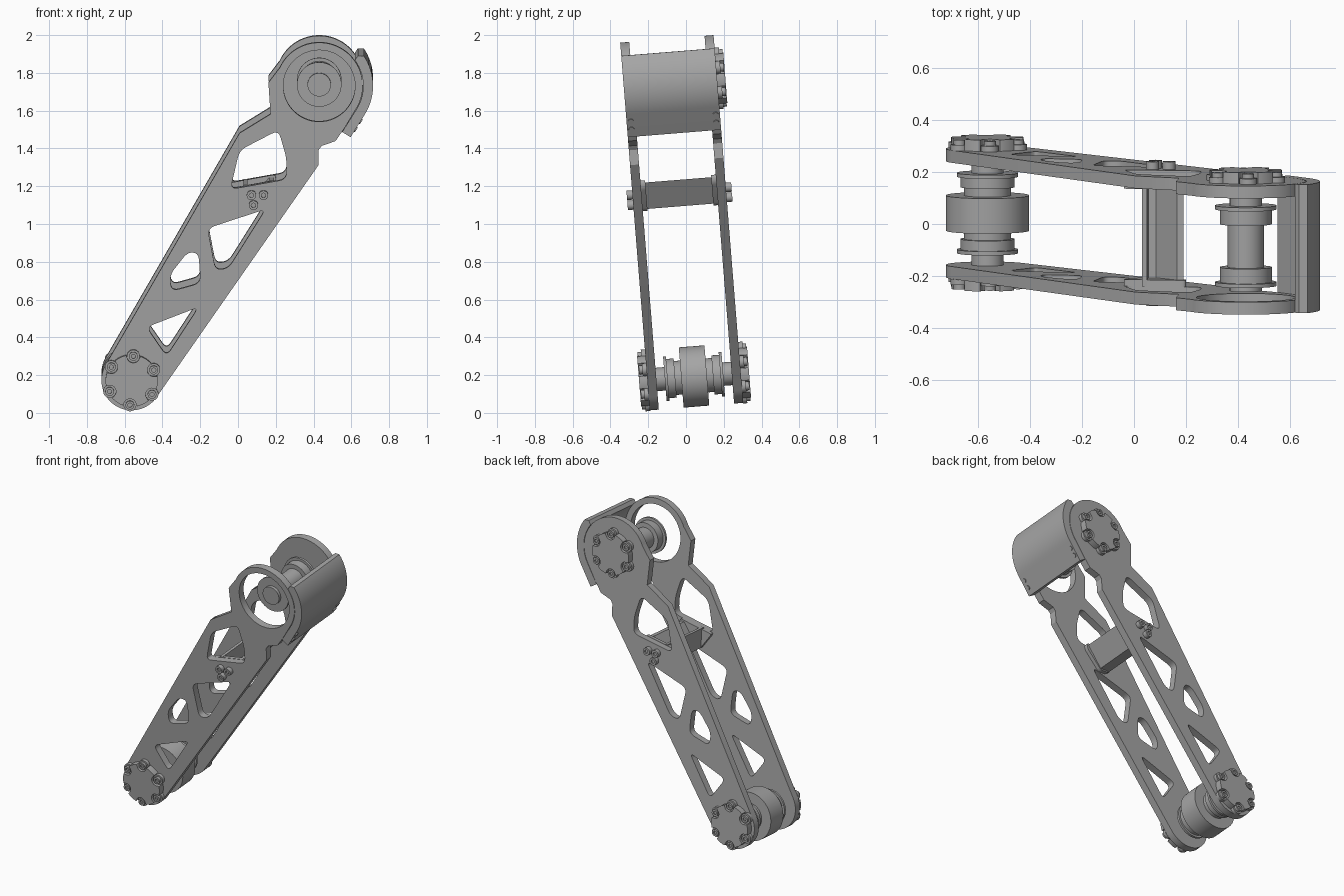
import bpy, bmesh, math
from mathutils import Matrix, Vector

cube = bpy.data.objects.get("Cube")
if cube:
    bpy.data.objects.remove(cube, do_unlink=True)

metal = bpy.data.materials.new("grey_metal")
GREY = (0.38, 0.38, 0.38, 1)
metal.diffuse_color = GREY
metal.use_nodes = True
metal.node_tree.nodes["Principled BSDF"].inputs["Base Color"].default_value = GREY

# The whole arm leans slightly; parts are built upright and tilted by this matrix
TILT = (Matrix.Translation((0, 0, 0.996)) @ Matrix.Rotation(math.radians(4.6), 4, 'X')
        @ Matrix.Translation((0, -0.022, -1)))
HEAD, FOOT = (0.43, 1.759), (-0.563, 0.196)
INNER, OUTER = 0.2, 0.248
parts = []


def add_mesh(name, mesh, matrix):
    mesh.transform(TILT @ matrix)
    mesh.materials.clear()
    mesh.materials.append(metal)
    obj = bpy.data.objects.new(name, mesh)
    bpy.context.collection.objects.link(obj)
    parts.append(obj)
    return obj


def arc(centre, r, a0, a1, n=40):
    angles = [math.radians(a0 + (a1 - a0) * i / n) for i in range(n + 1)]
    return [(centre[0] + r * math.cos(a), centre[1] + r * math.sin(a)) for a in angles]


def rounded(points, r, n=5):
    """Round every corner of a polygon."""
    out = []
    for i, p in enumerate(points):
        p = Vector(p)
        a, b = Vector(points[i - 1]) - p, Vector(points[(i + 1) % len(points)]) - p
        a, b = (p + e.normalized() * min(r, e.length * 0.45) for e in (a, b))
        for k in range(n + 1):
            t = k / n
            out.append(tuple(a * (1 - t) ** 2 + p * 2 * t * (1 - t) + b * t * t))
    return out


def prism(name, loops, y0, y1):
    """Extrude an x-z outline with holes between two depths."""
    curve = bpy.data.curves.new(name, 'CURVE')
    curve.dimensions, curve.fill_mode = '2D', 'BOTH'
    curve.extrude = abs(y1 - y0) / 2
    for loop in loops:
        spline = curve.splines.new('POLY')
        spline.points.add(len(loop) - 1)
        for pt, co in zip(spline.points, loop):
            pt.co = (co[0], co[1], 0, 1)
        spline.use_cyclic_u = True
    temp = bpy.data.objects.new(name + "_temp", curve)
    bpy.context.collection.objects.link(temp)
    deps = bpy.context.evaluated_depsgraph_get()
    mesh = bpy.data.meshes.new_from_object(temp.evaluated_get(deps))
    bpy.data.objects.remove(temp, do_unlink=True)
    bm = bmesh.new()
    bm.from_mesh(mesh)
    bmesh.ops.remove_doubles(bm, verts=bm.verts, dist=1e-5)
    bmesh.ops.recalc_face_normals(bm, faces=bm.faces)
    bm.to_mesh(mesh)
    bm.free()
    return add_mesh(name, mesh,
                    Matrix.Translation((0, (y0 + y1) / 2, 0)) @ Matrix.Rotation(math.pi / 2, 4, 'X'))


def turned(name, profile, matrix, steps=48):
    """Spin a (depth, radius) profile around the y axis."""
    bm = bmesh.new()
    pts = [(profile[0][0], 0)] + profile + [(profile[-1][0], 0)]
    verts = [bm.verts.new((r, y, 0)) for y, r in pts]
    edges = [bm.edges.new(pair) for pair in zip(verts, verts[1:])]
    bmesh.ops.spin(bm, geom=verts + edges, cent=(0, 0, 0), axis=(0, 1, 0),
                   angle=math.tau, steps=steps)
    bmesh.ops.remove_doubles(bm, verts=bm.verts, dist=1e-5)
    bmesh.ops.recalc_face_normals(bm, faces=bm.faces)
    mesh = bpy.data.meshes.new(name)
    bm.to_mesh(mesh)
    bm.free()
    return add_mesh(name, mesh, matrix)


def at(p, y=0):
    return Matrix.Translation((p[0], y, p[1]))


def mirrored(half):
    """Complete a profile that is given from the middle outward."""
    return [(-y, r) for y, r in reversed(half)] + half


# Side plates: rounded foot, tapering arm, round head and lightening holes
def head_point(n, t):
    a = math.radians(-32)
    return (HEAD[0] + n * math.cos(a) + t * math.sin(a),
            HEAD[1] + n * math.sin(a) - t * math.cos(a))


notch = [head_point(0.232, 0.125), (0.516, 1.466), (0.442, 1.44), (0.426, 1.417), (0.426, 1.338)]
shoulder = [(0.008, 1.508), (0.172, 1.609), (0.161, 1.776)]
outline = (arc(FOOT, 0.16, -34, -210) + shoulder + arc(HEAD, 0.23, 155, -32, 60) + notch)
windows = [
    [(0.008, 1.417), (0.214, 1.524), (0.257, 1.375), (0.257, 1.263), (-0.04, 1.21)],
    [(-0.161, 1.003), (0.146, 1.104), (-0.05, 0.791), (-0.119, 0.781)],
    [(-0.362, 0.754), (-0.267, 0.876), (-0.209, 0.871), (-0.198, 0.712), (-0.352, 0.669)],
    [(-0.484, 0.478), (-0.209, 0.584), (-0.378, 0.324)],
]
holes = [rounded(w, 0.04) for w in windows]
prism("front_side_plate", [outline] + holes + [arc(HEAD, 0.19, 0, 354, 59)], -OUTER, -INNER)
prism("back_side_plate", [outline] + holes, INNER, OUTER)

# Curved guard around the head
outer_arc, inner_arc = arc(HEAD, 0.285, 34, -32, 24), arc(HEAD, 0.233, -32, 36, 24)
tip = arc(head_point(0, 0), 0.26, 38, 38, 1)[:1]
guard = outer_arc + [head_point(0.285, 0.143), head_point(0.233, 0.143)] + inner_arc + tip
prism("head_guard", [guard], -OUTER, OUTER)
for side in (-1, 1):
    for t in (0.045, 0.095):
        turn = Matrix.Rotation(math.radians(32), 4, 'Y') @ Matrix.Rotation(-math.pi / 2, 4, 'Z')
        turned("guard_screw", [(-0.01, 0.015), (0.006, 0.015)],
               at(head_point(0.285, t), side * 0.225) @ turn, 16)

# Foot axle with central drum
axle = [(0.068, 0.16), (0.068, 0.09), (0.1, 0.09), (0.1, 0.104), (0.14, 0.104),
        (0.14, 0.118), (0.155, 0.118), (0.155, 0.062), (INNER, 0.062)]
turned("foot_axle", mirrored(axle), at(FOOT), 64)

# Head axle, ending in a free stub inside the open ring
tube = [(0.083, 0.07), (0.083, 0.1), (0.14, 0.1), (0.14, 0.118), (0.155, 0.118), (0.155, 0.062)]
turned("head_axle", [(-0.175, 0.062)] + mirrored(tube) + [(INNER, 0.062)], at(HEAD), 64)


# Notched bearing caps with six screws each
def cap(name, centre, side):
    seats = [math.radians(26 + 60 * k) for k in range(6)]
    rim = []
    for i in range(180):
        a = math.tau * i / 180
        near = min(abs(math.remainder(a - s, math.tau)) for s in seats)
        r = 0.138
        if near < 0.26:
            reach = 0.034 ** 2 - (0.13 * math.sin(near)) ** 2
            if reach > 0:
                r = min(r, 0.13 * math.cos(near) - math.sqrt(reach))
        rim.append((centre[0] + r * math.cos(a), centre[1] + r * math.sin(a)))
    prism(name, [rim], side * OUTER, side * 0.292)
    for a in seats:
        spot = (centre[0] + 0.13 * math.cos(a), centre[1] + 0.13 * math.sin(a))
        profile = [(OUTER, 0.034), (0.27, 0.034), (0.27, 0.023), (0.288, 0.023),
                   (0.288, 0.011), (0.279, 0.011)]
        turned(name + "_screw", [(side * y, r) for y, r in profile], at(spot), 24)


cap("foot_front_cap", FOOT, -1)
cap("foot_back_cap", FOOT, 1)
cap("head_back_cap", HEAD, 1)

# Cross brace with end flanges and bolts
brace = [(0.03, 1.23), (0.05, 1.23), (0.055, 1.13), (0.085, 1.13),
         (0.165, 1.24), (0.19, 1.24), (0.1, 1.1), (0.03, 1.1)]
flange = [(-0.045, 1.21), (0.2, 1.255), (0.2, 1.215), (0.1, 1.09), (0.04, 1.09)]
prism("cross_brace", [brace], -INNER, INNER)
for side in (-1, 1):
    prism("brace_flange", [rounded(flange, 0.02)], side * 0.175, side * INNER)
    for spot in ((0.071, 1.18), (0.135, 1.18), (0.082, 1.127)):
        bolt = [(INNER, 0.025), (0.278, 0.025), (0.278, 0.012), (0.268, 0.012)]
        turned("brace_bolt", [(side * y, r) for y, r in bolt], at(spot), 24)

# Smooth curved walls, keep edges crisp
bpy.ops.object.select_all(action='DESELECT')
for obj in parts:
    obj.select_set(True)
bpy.context.view_layer.objects.active = parts[0]
bpy.ops.object.shade_smooth_by_angle(angle=math.radians(30))
